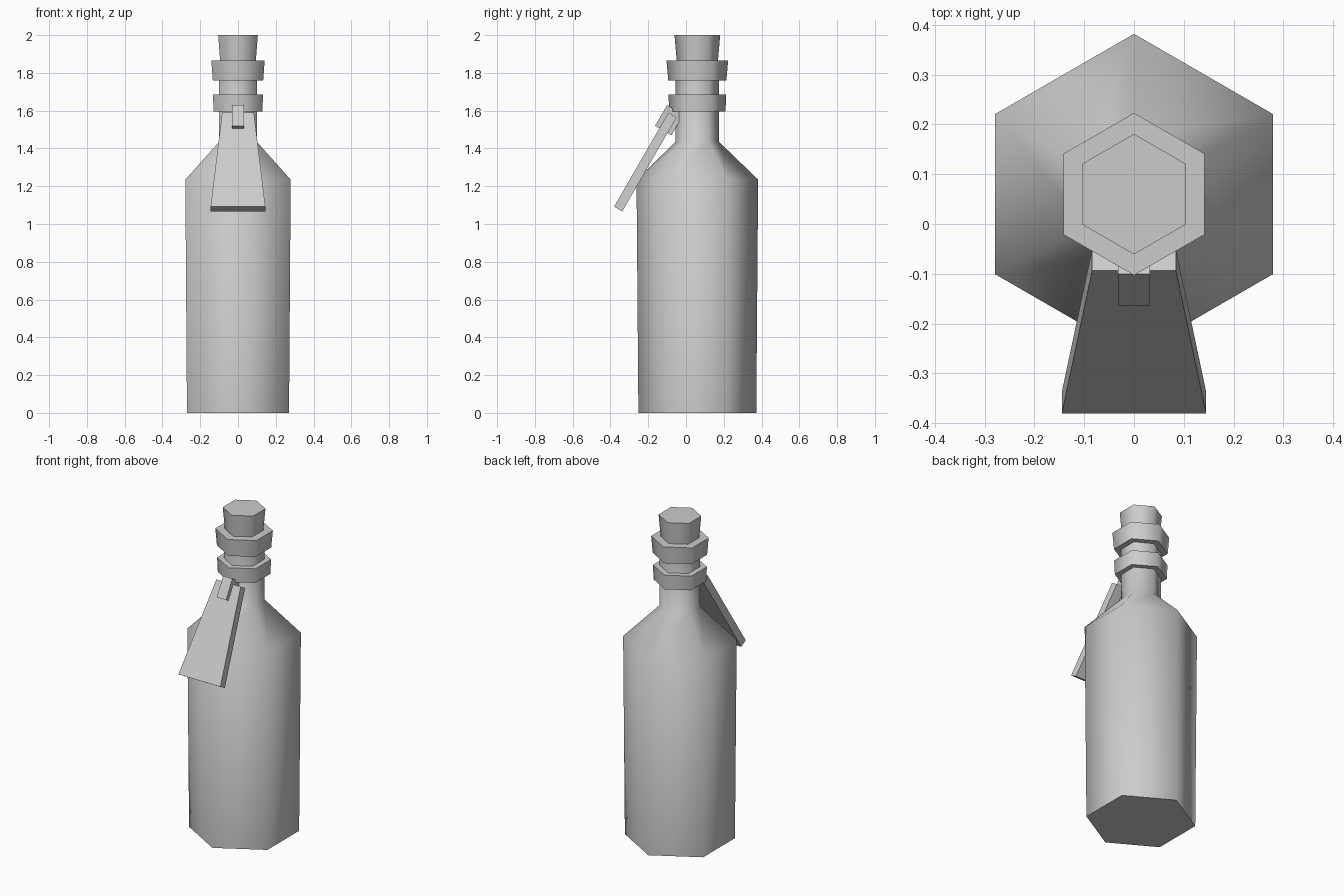
import bpy, bmesh, math
from mathutils import Vector

if "Cube" in bpy.data.objects:
    bpy.data.objects.remove(bpy.data.objects["Cube"])

GREY = 0.6
AXIS_Y = 0.06      # the bottle stands a little behind the tag
SIDES = 6

mat = bpy.data.materials.new("plain grey")
mat.use_nodes = True
mat.diffuse_color = (GREY, GREY, GREY, 1)
mat.node_tree.nodes["Principled BSDF"].inputs["Base Color"].default_value = (GREY, GREY, GREY, 1)


def finish(name, bm):
    """Turn a bmesh into a shaded object; the wide angle keeps six-sided walls smooth."""
    bmesh.ops.recalc_face_normals(bm, faces=bm.faces)
    mesh = bpy.data.meshes.new(name)
    bm.to_mesh(mesh)
    bm.free()
    mesh.materials.append(mat)
    obj = bpy.data.objects.new(name, mesh)
    bpy.context.collection.objects.link(obj)
    bpy.ops.object.select_all(action='DESELECT')
    obj.select_set(True)
    bpy.context.view_layer.objects.active = obj
    bpy.ops.object.shade_smooth_by_angle(angle=math.radians(65))
    return obj


def lathe(name, profile):
    """Six-sided turned part from (radius, height) pairs, capped at both ends."""
    bm = bmesh.new()
    rings = []
    for r, z in profile:
        angles = [math.pi / 2 + math.tau * i / SIDES for i in range(SIDES)]
        rings.append([bm.verts.new((r * math.cos(a), AXIS_Y + r * math.sin(a), z))
                      for a in angles])
    for low, high in zip(rings, rings[1:]):
        for i in range(SIDES):
            j = (i + 1) % SIDES
            bm.faces.new((low[i], low[j], high[j], high[i]))
    bm.faces.new(rings[0])
    bm.faces.new(rings[-1])
    return finish(name, bm)


# Tag frame: origin at its top front edge, leaning 30 degrees from upright
ORIGIN = Vector((0, -0.093, 1.59))
TILT = math.radians(30)
UP = Vector((0, math.sin(TILT), math.cos(TILT)))
OUT = Vector((0, -math.cos(TILT), math.sin(TILT)))


def leaning_slab(name, bottom, top, half_bottom, half_top, back, front):
    """Tapered slab along the tag's slope."""
    bm = bmesh.new()
    bmesh.ops.create_cube(bm, size=2)
    for v in bm.verts:
        along, half = (top, half_top) if v.co.z > 0 else (bottom, half_bottom)
        depth = front if v.co.y < 0 else back
        v.co = ORIGIN + UP * along + OUT * depth + Vector((v.co.x * half, 0, 0))
    return finish(name, bm)


# Bottle body, shoulder and neck
lathe("bottle", [(0.312, 0), (0.322, 1.235), (0.115, 1.435), (0.115, 1.8)])

# Neck rings and stopper
lathe("lower_collar", [(0.149, 1.595), (0.153, 1.685)])
lathe("upper_collar", [(0.154, 1.76), (0.163, 1.865)])
lathe("stopper", [(0.107, 1.84), (0.121, 2.0)])

# Hanging tag and its clip
leaning_slab("tag", -0.575, 0, 0.145, 0.084, -0.05, 0)
leaning_slab("tag_clip", -0.096, 0.03, 0.032, 0.032, -0.074, 0.026)
